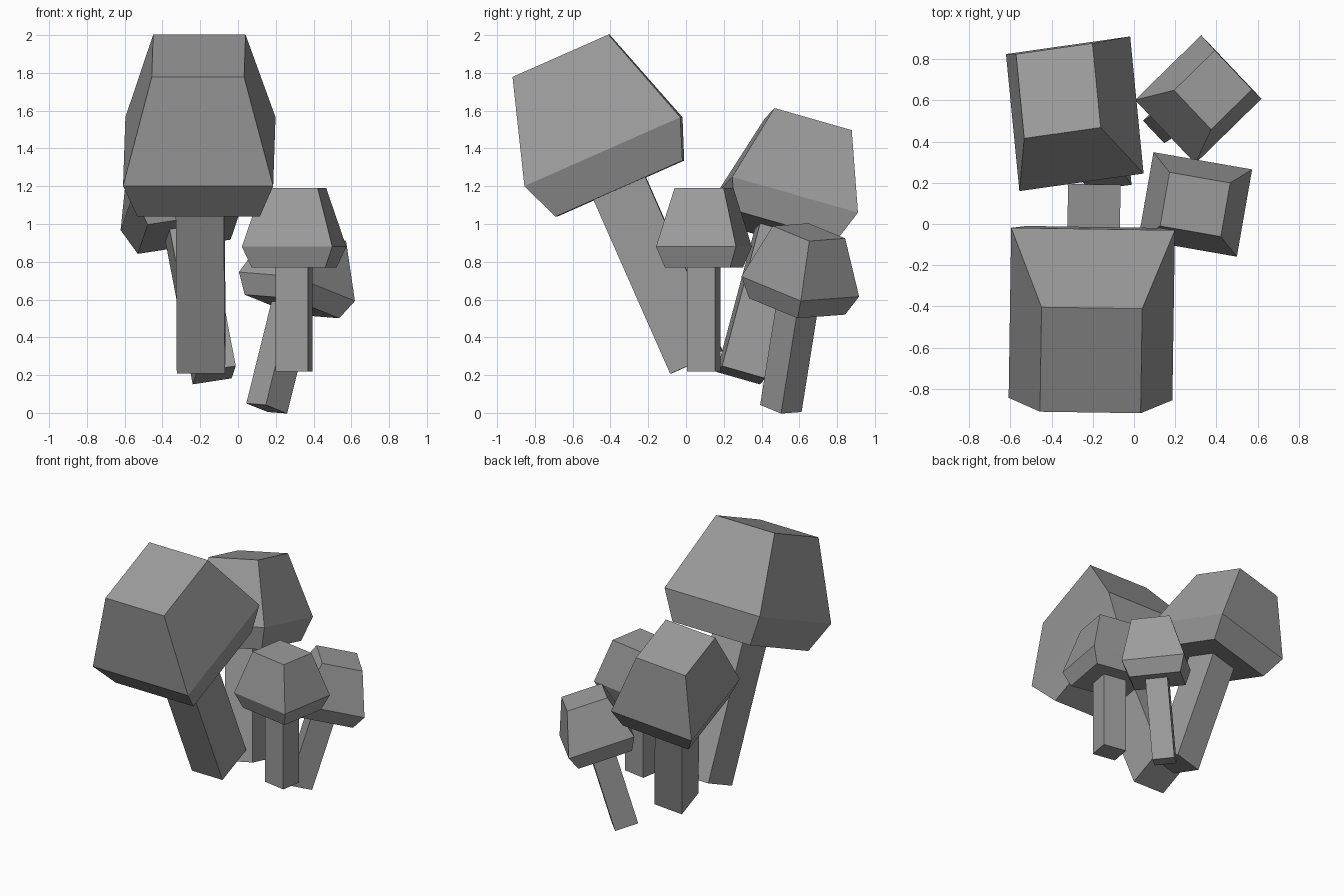
import bpy, bmesh
from mathutils import Vector, Matrix

if "Cube" in bpy.data.objects:
    bpy.data.objects.remove(bpy.data.objects["Cube"])

grey = bpy.data.materials.new("dark_grey")
grey.diffuse_color = (.33, .33, .33, 1)
grey.use_nodes = True
grey.node_tree.nodes["Principled BSDF"].inputs["Base Color"].default_value = grey.diffuse_color


def stack(name, frame, rings, shift=0):
    """Closed four-sided solid through rectangular rings (width, depth, height)."""
    bm = bmesh.new()
    loops = []
    for w, d, z in rings:
        loops.append([bm.verts.new(frame @ Vector((sx * w / 2 + shift, sy * d / 2, z)))
                      for sx, sy in ((-1, -1), (1, -1), (1, 1), (-1, 1))])
    for low, high in zip(loops, loops[1:]):
        for i in range(4):
            j = (i + 1) % 4
            bm.faces.new((low[i], low[j], high[j], high[i]))
    bm.faces.new(loops[0][::-1])
    bm.faces.new(loops[-1])
    bm.normal_update()
    mesh = bpy.data.meshes.new(name)
    bm.to_mesh(mesh)
    bm.free()
    mesh.materials.append(grey)
    bpy.context.collection.objects.link(bpy.data.objects.new(name, mesh))


def mushroom(name, rim_centre, x_dir, y_dir, w, d, rise, drop, stem_len, stem_w, stem_d, shift=0):
    # Local frame sits at the centre of the widest ring of the cap
    x = Vector(x_dir).normalized()
    z = x.cross(Vector(y_dir)).normalized()
    y = z.cross(x)
    frame = Matrix.Translation(rim_centre) @ Matrix((x, y, z)).transposed().to_4x4()
    # Cap: small underside ring, wide rim, flat top
    stack(name + "_cap", frame, [(w * .815, d * .815, -drop), (w, d, 0), (w * .615, d * .615, rise)])
    # Stem, just pushed into the underside
    stack(name + "_stem", frame,
          [(stem_w, stem_d, -drop - stem_len), (stem_w, stem_d, -drop + .01)], shift)


# Large mushroom leaning forward
mushroom("large_mushroom", (-.205, -.437, 1.383), (1, -.015, 0), (.014, .917, .405),
         .795, .902, .555, .214, 1.005, .255, .30, .003)
# Medium mushroom leaning back and left
mushroom("medium_mushroom", (-.2875, .535, 1.109), (.6, .085, .092), (-.065, .665, -.19),
         .616, .695, .44, .16, .795, .21, .24, -.012)
# Small upright mushroom
mushroom("small_mushroom", (.297, .095, .88), (.475, -.083, 0), (.083, .475, 0),
         .486, .43, .31, .11, .55, .173, .15)
# Small mushroom leaning right and back
mushroom("tilted_mushroom", (.312, .605, .669), (.322, .315, -.13), (-.297, .305, .025),
         .468, .426, .30, .11, .563, .165, .15)
